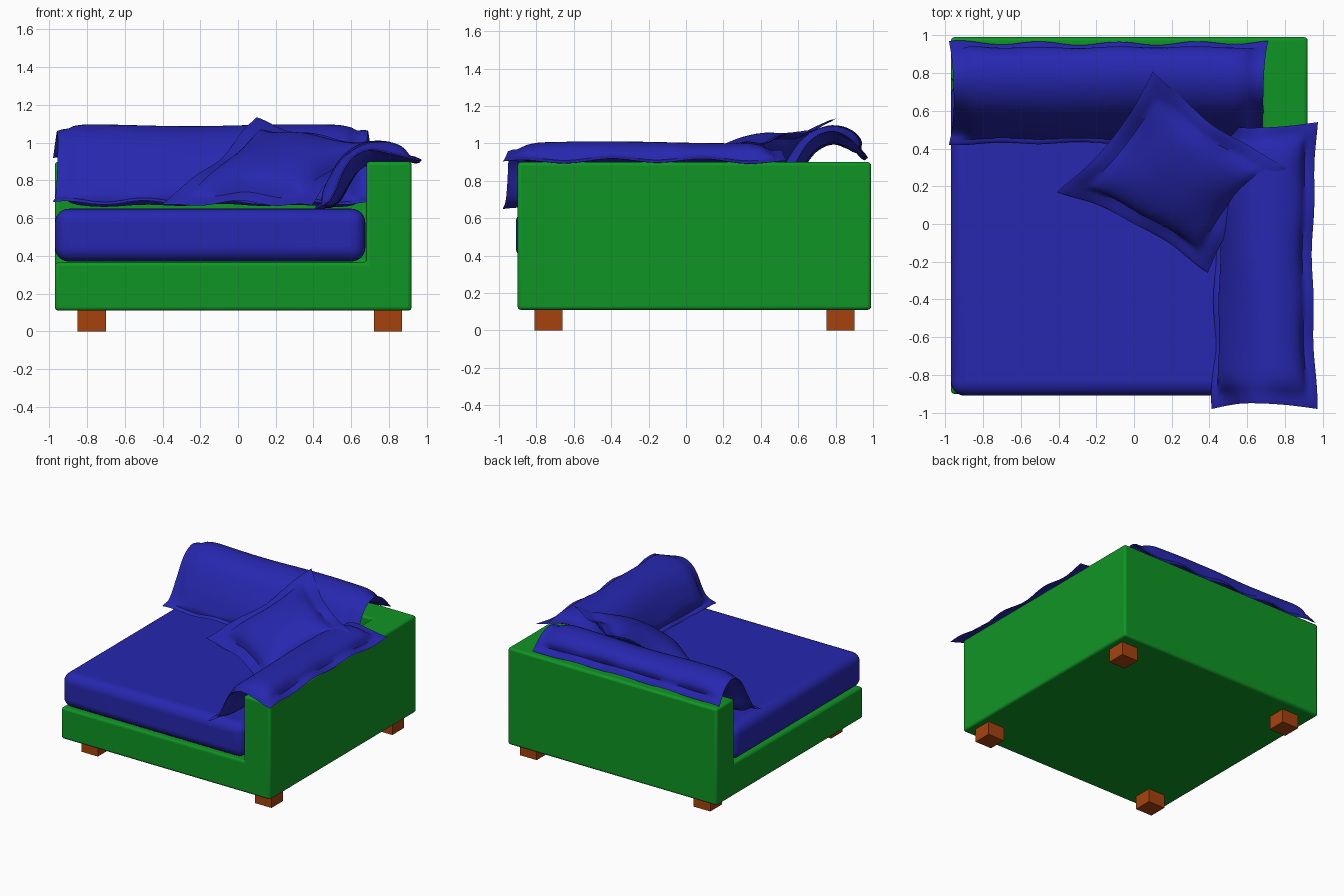
import bpy, bmesh, math, random
from mathutils import Vector

random.seed(4)
cube = bpy.data.objects.get("Cube")
if cube:
    bpy.data.objects.remove(cube, do_unlink=True)


def material(name, rgb):
    m = bpy.data.materials.new(name)
    m.use_nodes = True
    color = (*rgb, 1)
    m.diffuse_color = color
    m.node_tree.nodes["Principled BSDF"].inputs["Base Color"].default_value = color
    return m


blue = material("blue fabric", (0.02, 0.02, 0.43))
green = material("green upholstery", (0.005, 0.3, 0.018))
brown = material("brown wood", (0.38, 0.055, 0.004))


def finish(name, bm, mat, bevel=0, segments=3, smooth=True):
    bmesh.ops.recalc_face_normals(bm, faces=bm.faces)
    mesh = bpy.data.meshes.new(name)
    bm.to_mesh(mesh)
    bm.free()
    mesh.materials.append(mat)
    ob = bpy.data.objects.new(name, mesh)
    bpy.context.collection.objects.link(ob)
    if bevel:
        mod = ob.modifiers.new("soft edges", "BEVEL")
        mod.width, mod.segments = bevel, segments
        mod.limit_method = "ANGLE"
    if smooth:
        bpy.ops.object.select_all(action="DESELECT")
        ob.select_set(True)
        bpy.context.view_layer.objects.active = ob
        bpy.ops.object.shade_smooth_by_angle(angle=math.radians(50))
    return ob


def box(name, lo, hi, mat, bevel=0, segments=3, smooth=True):
    bm = bmesh.new()
    bmesh.ops.create_cube(bm, size=1)
    for v in bm.verts:
        v.co = [a + (c + 0.5) * (b - a) for a, b, c in zip(lo, hi, v.co)]
    return finish(name, bm, mat, bevel, segments, smooth)


def raise_faces(bm, faces, height):
    ext = bmesh.ops.extrude_face_region(bm, geom=faces, use_keep_orig=False)["geom"]
    bmesh.ops.delete(bm, geom=faces, context="FACES_ONLY")
    for v in ext:
        if isinstance(v, bmesh.types.BMVert):
            v.co.z += height
    return [f for f in ext if isinstance(f, bmesh.types.BMFace)]


# Frame: a platform whose arm and back cells are raised in one piece
bm = bmesh.new()
xs, ys = (-0.97, 0.68, 0.92), (-0.9, 0.76, 0.99)
grid = [[bm.verts.new((x, y, 0.11)) for x in xs] for y in ys]


def cells():
    return [bm.faces.new((grid[j][i], grid[j][i + 1], grid[j + 1][i + 1], grid[j + 1][i]))
            for j in range(2) for i in range(2)]


top = raise_faces(bm, cells(), 0.255)
raised = [f for f in top if f.calc_center_median().x > xs[1]
          or f.calc_center_median().y > ys[1]]
raise_faces(bm, raised, 0.535)
cells()
finish("frame", bm, green, 0.018)

# Legs
for side, x in (("right", -0.775), ("left", 0.795)):
    for end, y in (("front", -0.735), ("back", 0.825)):
        box(f"{end}_{side}_leg", (x - 0.075, y - 0.075, 0),
            (x + 0.075, y + 0.075, 0.12), brown, smooth=False)

# Seat cushion
box("seat_cushion", (-0.97, -0.91, 0.37), (0.675, 0.755, 0.65), blue, 0.075, 6)


def along(points, t):
    """Smooth curve through the points, t from 0 to 1."""
    p = [Vector(q) for q in points]
    p = [2 * p[0] - p[1]] + p + [2 * p[-1] - p[-2]]
    s = t * (len(p) - 3)
    i = max(0, min(int(s), len(p) - 4))
    s -= i
    a, b, c, d = p[i:i + 4]
    return 0.5 * (2 * b + (c - a) * s + (2 * a - 5 * b + 4 * c - d) * s * s
                  + (3 * b - a - 3 * c + d) * s ** 3)


def pillow(name, middle, size, thick, flange, ramp, pinch, n):
    """Two puffed sheets around a middle surface, joined by a flat wavy hem."""
    nu, nv = n
    ph = [random.uniform(0, 6) for _ in range(4)]

    def puff(t, length):
        q = (min(t, 1 - t) * length - flange) / ramp
        q = max(0, min(1, q))
        return math.sqrt(1 - (1 - q) ** 2)

    def pulled(u, v):
        pu = 0.5 + (u - 0.5) * (1 - pinch[0] * math.sin(math.pi * v))
        pv = 0.5 + (v - 0.5) * (1 - pinch[1] * math.sin(math.pi * u))
        return middle(pu, pv)

    bm = bmesh.new()
    sheets = {}
    for sign in (1, -1):
        for i in range(nu + 1):
            for j in range(nv + 1):
                u, v = i / nu, j / nv
                e = 0.01
                c = pulled(u, v)
                normal = (pulled(u + e, v) - pulled(u - e, v)).cross(
                    pulled(u, v + e) - pulled(u, v - e)).normalized()
                body = puff(u, size[0]) * puff(v, size[1])
                rim = i in (0, nu) or j in (0, nv)
                h = 0 if rim else thick * body + 0.005
                wave = (1 - body) * 0.012 * (math.sin(13 * size[1] * v + ph[0])
                                             + math.sin(15 * size[0] * u + ph[1]))
                fold = body * 0.005 * math.sin(9 * u + 7 * v + ph[2])
                sheets[sign, i, j] = bm.verts.new(c + normal * (sign * h + wave + fold))
        for i in range(nu):
            for j in range(nv):
                bm.faces.new([sheets[sign, a, b] for a, b in
                              ((i, j), (i + 1, j), (i + 1, j + 1), (i, j + 1))])
    bmesh.ops.remove_doubles(bm, verts=bm.verts, dist=0.0005)
    return finish(name, bm, blue)


# Back cushion: draped from the seat up and over the back
back_path = [(0, 0.43, 0.67), (0, 0.49, 0.71), (0, 0.56, 0.85), (0, 0.66, 0.99),
             (0, 0.78, 1.045), (0, 0.89, 1.01), (0, 0.97, 0.92)]
pillow("back_cushion",
       lambda u, v: along(back_path, v) + Vector((-0.98 + 1.69 * u, 0, 0)),
       (1.7, 0.8), 0.042, 0.06, 0.12, (0.03, 0.03), (56, 40))

# Arm cushion: draped over the arm
arm_path = [(0.42, 0, 0.64), (0.49, 0, 0.71), (0.58, 0, 0.87),
            (0.69, 0, 0.945), (0.84, 0, 0.94), (0.97, 0, 0.895)]
pillow("arm_cushion",
       lambda u, v: along(arm_path, u) + Vector((0, -0.98 + 1.52 * v, 0)),
       (0.7, 1.5), 0.05, 0.07, 0.13, (0.08, 0.04), (36, 56))

# Throw pillow: leaning across the corner
left, front = Vector((-0.41, 0.17, 0.67)), Vector((0.39, -0.26, 0.67))
right, rear = Vector((0.81, 0.3, 1.0)), Vector((0.1, 0.81, 1.13))
pillow("throw_pillow",
       lambda u, v: left.lerp(front, u).lerp(rear.lerp(right, u), v),
       (0.9, 0.9), 0.115, 0.1, 0.33, (0.12, 0.12), (40, 40))
